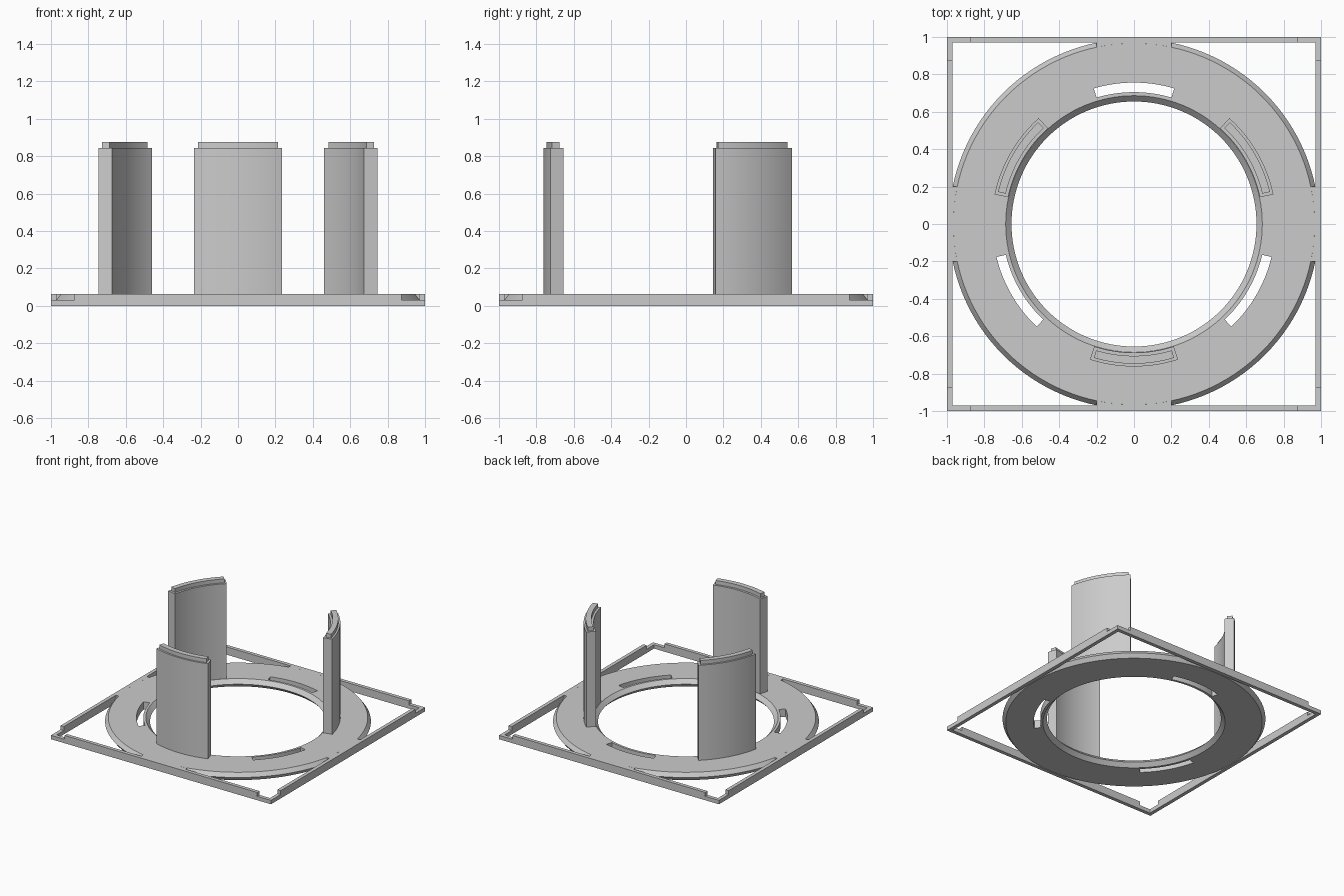
import bpy, bmesh, math

if "Cube" in bpy.data.objects:
    bpy.data.objects.remove(bpy.data.objects["Cube"])

H, MID = 0.064, 0.032            # base thickness and its half height
grey = bpy.data.materials.new("light_grey")
grey.diffuse_color = (0.6, 0.6, 0.6, 1)
grey.use_nodes = True
grey.node_tree.nodes["Principled BSDF"].inputs["Base Color"].default_value = grey.diffuse_color


def finish(name, bm):
    bmesh.ops.recalc_face_normals(bm, faces=bm.faces)
    me = bpy.data.meshes.new(name)
    bm.to_mesh(me)
    bm.free()
    me.materials.append(grey)
    ob = bpy.data.objects.new(name, me)
    bpy.context.collection.objects.link(ob)
    return ob


def extrude(bm, pts, offset):
    """Closed prism from an outline, pushed along offset."""
    face = bm.faces.new([bm.verts.new(p) for p in pts])
    res = bmesh.ops.extrude_face_region(bm, geom=[face], use_keep_orig=True)
    verts = [g for g in res["geom"] if isinstance(g, bmesh.types.BMVert)]
    bmesh.ops.translate(bm, verts=verts, vec=offset)


def arc(r, centre, half, n=24):
    return [(r * math.cos(a), r * math.sin(a)) for a in
            (math.radians(centre - half + 2 * half * i / n) for i in range(n + 1))]


def arc_block(name, parts):
    """Curved blocks; each part is r_in, r_out, centre, half_angle, z0, z1."""
    bm = bmesh.new()
    for r0, r1, c, half, z0, z1 in parts:
        outline = arc(r0, c, half) + arc(r1, c, half)[::-1]
        extrude(bm, [(x, y, z0) for x, y in outline], (0, 0, z1 - z0))
    return finish(name, bm)


def smooth(ob):
    bpy.ops.object.select_all(action='DESELECT')
    ob.select_set(True)
    bpy.context.view_layer.objects.active = ob
    bpy.ops.object.shade_smooth_by_angle(angle=math.radians(25))


# Ring plate, both rims bevelled to a ridge at half height
profile = [(0.686, 0), (0.655, MID), (0.686, H), (0.966, H), (0.99, MID), (0.966, 0)]
N = 128
bm = bmesh.new()
loops = [[bm.verts.new((r * math.cos(2 * math.pi * i / N), r * math.sin(2 * math.pi * i / N), z))
          for r, z in profile] for i in range(N)]
for i in range(N):
    a, b = loops[i], loops[(i + 1) % N]
    for j in range(len(profile)):
        k = (j + 1) % len(profile)
        bm.faces.new((a[j], a[k], b[k], b[j]))
ring = finish("ring_plate", bm)

# Three curved slots cut through the ring
cutter = arc_block("slot_cutter", [(0.705, 0.756, c, 16.5, -0.1, 0.2) for c in (90, 210, 330)])
cutter.hide_render = True
mod = ring.modifiers.new("slots", 'BOOLEAN')
mod.operation = 'DIFFERENCE'
mod.solver = 'EXACT'
mod.object = cutter
bpy.context.view_layer.objects.active = ring
bpy.ops.object.modifier_apply(modifier=mod.name)
bpy.data.objects.remove(cutter)
smooth(ring)

# Three curved pillars with a tenon on top
for n, c in enumerate((30, 150, 270)):
    smooth(arc_block(f"pillar_{n + 1}", [(0.688, 0.762, c, 18, H, 0.845)]))
    smooth(arc_block(f"pillar_tenon_{n + 1}", [(0.705, 0.747, c, 16.7, 0.845, 0.877)]))

# Square frame bars with lowered corners, and tabs joining the ring to them
bar = [(-1, 0), (0.97, 0), (0.97, MID), (0.875, MID), (0.875, H),
       (-0.875, H), (-0.875, MID), (-1, MID)]
half = math.degrees(math.asin(0.2 / 0.966))
tab = arc(0.966, 270, half) + [(0.2, -0.97), (-0.2, -0.97)]
for n, side in enumerate(("front", "right", "back", "left")):
    bm = bmesh.new()
    extrude(bm, [(x, -1, z) for x, z in bar], (0, 0.03, 0))
    ob = finish(f"frame_bar_{side}", bm)
    bm = bmesh.new()
    extrude(bm, [(x, y, MID) for x, y in tab], (0, 0, H - MID))
    tb = finish(f"frame_tab_{side}", bm)
    for o in (ob, tb):
        o.rotation_euler.z = n * math.pi / 2
